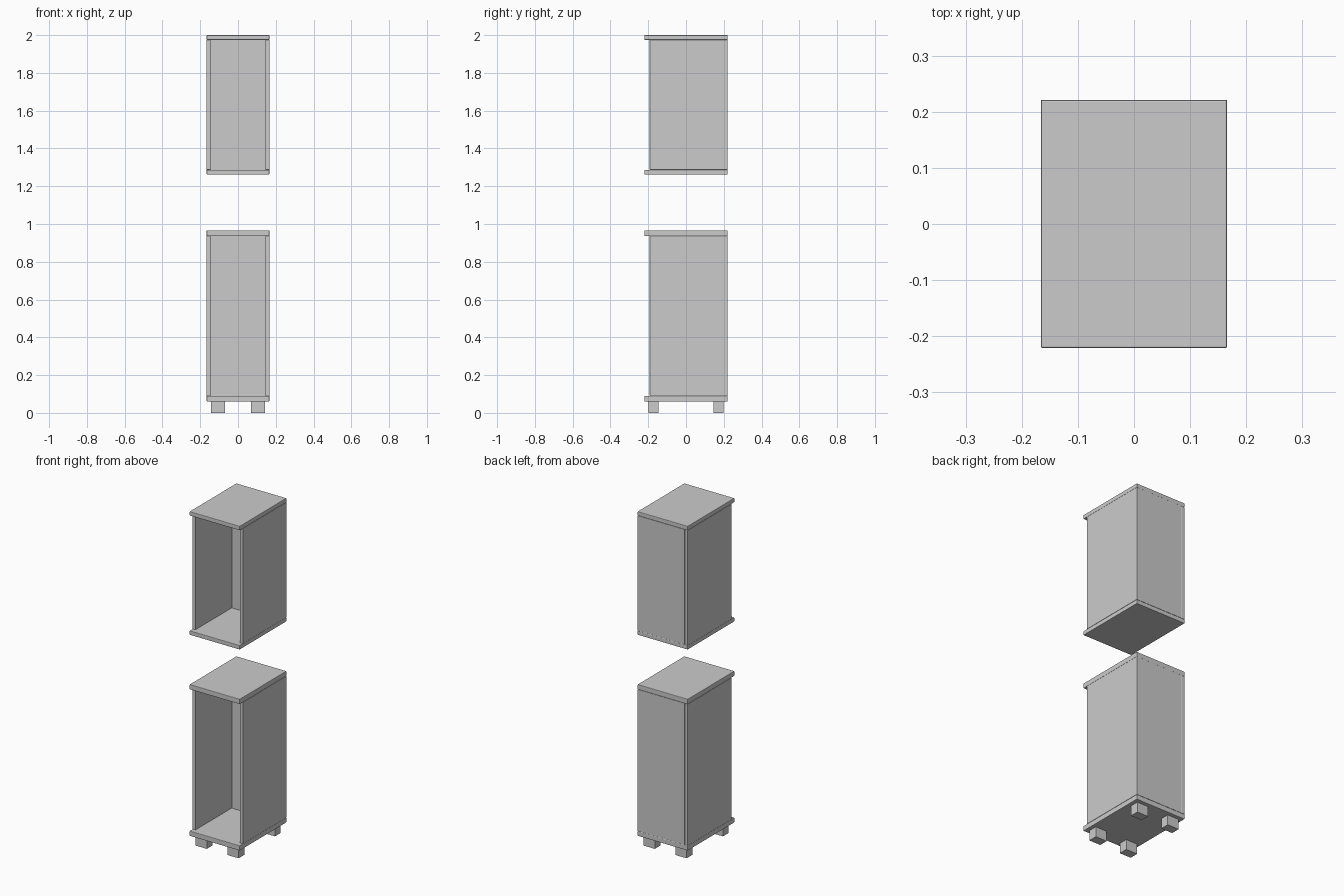
import bpy

if "Cube" in bpy.data.objects:
    bpy.data.objects.remove(bpy.data.objects["Cube"])

W, Y = 0.166, 0.221       # half width, half depth
FRONT = -0.192            # front edge of the side panels
SIDE = 0.02               # side panel thickness
BACK = 0.15               # inner face of the back panel


def box(name, x, y, z, bevel=0.0):
    """Box spanning the given (min, max) ranges."""
    spans = (x, y, z)
    bpy.ops.mesh.primitive_cube_add(size=1, location=[(a + b) / 2 for a, b in spans])
    ob = bpy.context.object
    ob.name = name
    ob.scale = [b - a for a, b in spans]
    bpy.ops.object.transform_apply(location=False, rotation=False, scale=True)
    if bevel:
        mod = ob.modifiers.new("edge_rounding", 'BEVEL')
        mod.width = bevel
        mod.segments = 2
    return ob


def cabinet(name, z0, z1, board):
    """Open-fronted cabinet with overhanging top and bottom boards."""
    # top and bottom boards
    box(name + "_bottom_board", (-W, W), (-Y, Y), (z0, z0 + board), 0.003)
    box(name + "_top_board", (-W, W), (-Y, Y), (z1 - board, z1), 0.003)
    inner = (z0 + board, z1 - board)
    # side panels
    for side, s in (("left", -1), ("right", 1)):
        x = sorted((s * W, s * (W - SIDE)))
        box(f"{name}_{side}_panel", x, (FRONT, Y), inner, 0.001)
    # back panel
    box(name + "_back_panel", (-W + SIDE, W - SIDE), (BACK, Y), inner)


cabinet("base_cabinet", 0.06, 0.966, 0.03)
cabinet("wall_cabinet", 1.262, 2.0, 0.025)

# four block feet
for side, sx in (("left", -1), ("right", 1)):
    for end, sy in (("front", -1), ("back", 1)):
        box(f"{end}_{side}_foot",
            sorted((sx * 0.068, sx * 0.143)),
            sorted((sy * 0.145, sy * 0.198)),
            (0.0, 0.06))
